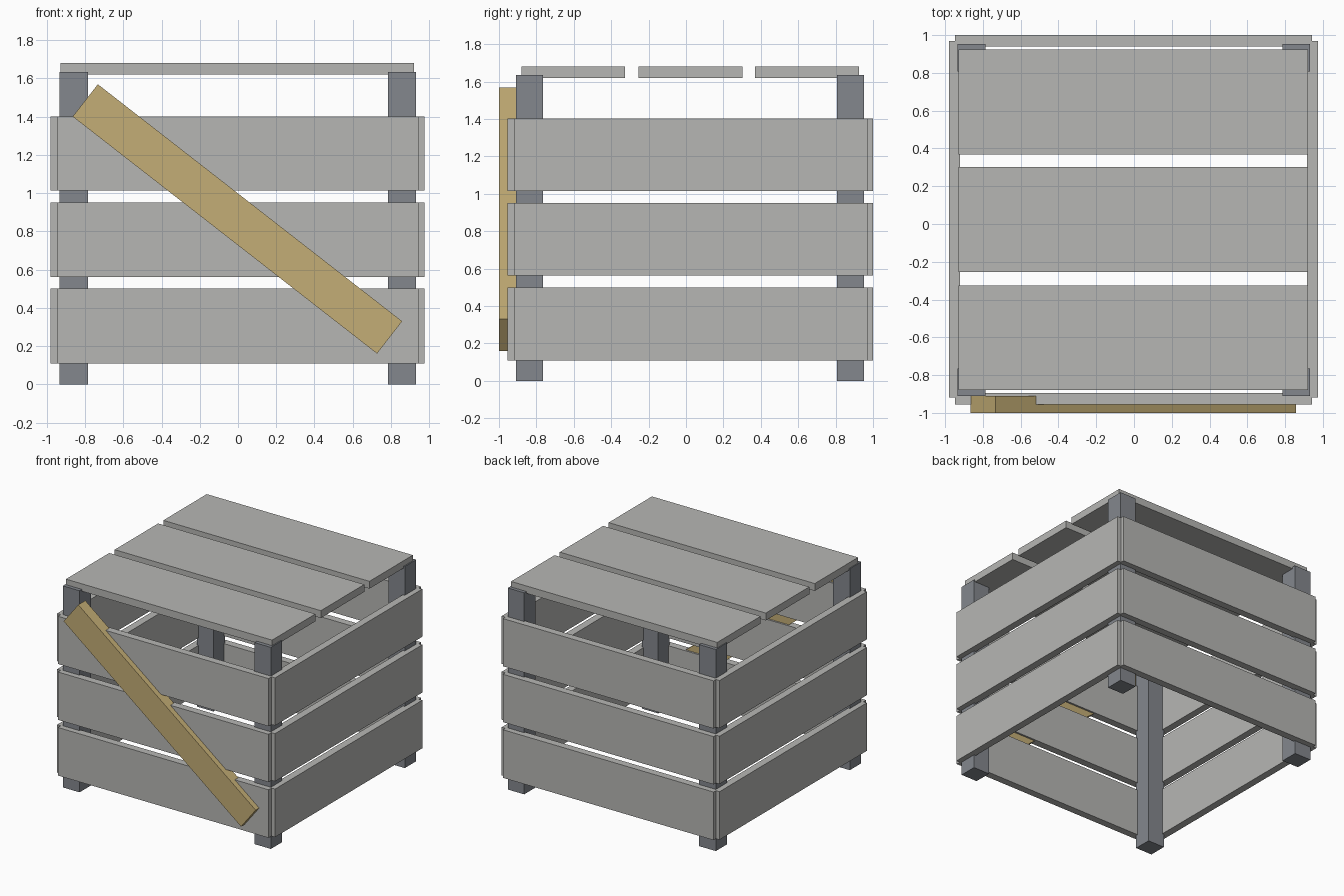
import bpy
from math import atan2, hypot
from mathutils import Matrix

cube = bpy.data.objects.get("Cube")
if cube:
    bpy.data.objects.remove(cube, do_unlink=True)


def make_material(name, rgb):
    mat = bpy.data.materials.new(name)
    mat.use_nodes = True
    colour = (*rgb, 1.0)
    mat.diffuse_color = colour
    bsdf = next(n for n in mat.node_tree.nodes if n.type == 'BSDF_PRINCIPLED')
    bsdf.inputs["Base Color"].default_value = colour
    return mat


plank_grey = make_material("weathered grey wood", (0.47, 0.47, 0.455))
post_grey = make_material("dark slate wood", (0.23, 0.245, 0.27))
tan = make_material("tan wood", (0.55, 0.42, 0.18))


def box(name, x, y, z, mat):
    """Box spanning the given (min, max) range on each axis."""
    spans = (x, y, z)
    bpy.ops.mesh.primitive_cube_add(size=1, location=[sum(s) / 2 for s in spans])
    obj = bpy.context.object
    obj.name = name
    obj.data.transform(Matrix.Diagonal([s[1] - s[0] for s in spans] + [1]))
    obj.data.materials.append(mat)
    return obj


# Corner posts
for side, x in (("right", (-0.935, -0.785)), ("left", (0.785, 0.932))):
    for end, y in (("front", (-0.91, -0.765)), ("back", (0.807, 0.953))):
        box(f"{end}_{side}_post", x, y, (0, 1.635), post_grey)

# Three rows of wall boards around the crate
for row, z in (("lower", (0.11, 0.5)), ("middle", (0.562, 0.95)), ("upper", (1.015, 1.402))):
    for end, y in (("front", (-0.955, -0.895)), ("back", (0.94, 1.0))):
        box(f"{row}_{end}_board", (-0.948, 0.943), y, z, plank_grey)
    for side, x in (("right", (-0.98, -0.92)), ("left", (0.915, 0.975))):
        box(f"{row}_{side}_board", x, (-0.918, 0.97), z, plank_grey)

# Lid planks
for place, y in (("front", (-0.88, -0.325)), ("middle", (-0.255, 0.302)), ("back", (0.368, 0.925))):
    box(f"{place}_lid_plank", (-0.928, 0.922), y, (1.62, 1.68), plank_grey)

# Diagonal brace across the front
dx, dz = 1.592, -1.24
half = hypot(dx, dz) / 2
brace = box("diagonal_brace", (-half, half), (-1.0, -0.91), (-0.107, 0.107), tan)
brace.rotation_euler.y = atan2(-dz, dx)
brace.location.x = -0.003
brace.location.z = 0.865
